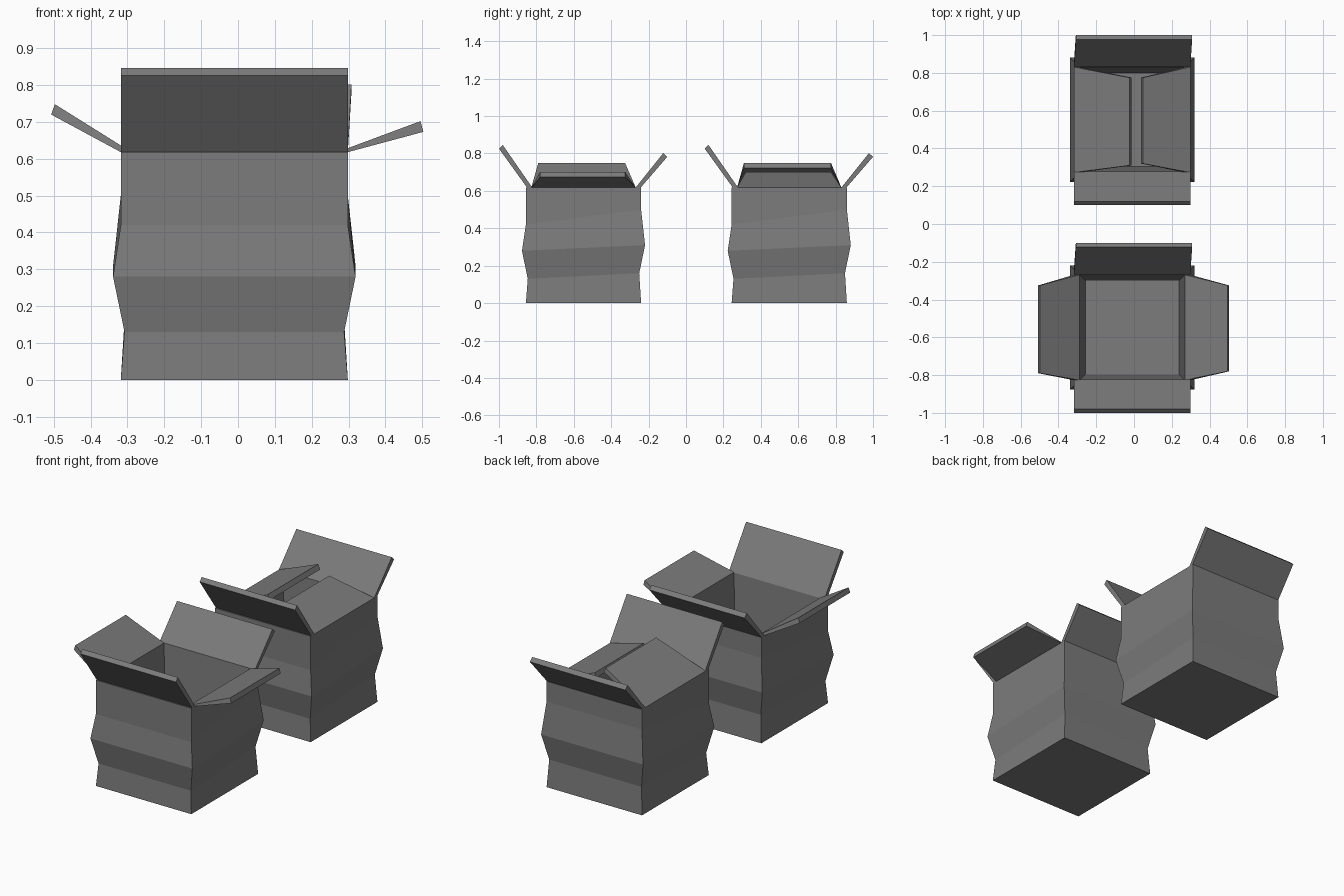
import bpy
import bmesh

if "Cube" in bpy.data.objects:
    bpy.data.objects.remove(bpy.data.objects["Cube"], do_unlink=True)

grey = bpy.data.materials.new("cardboard grey")
grey.use_nodes = True
colour = (0.2, 0.2, 0.2, 1)
grey.diffuse_color = colour
grey.node_tree.nodes["Principled BSDF"].inputs["Base Color"].default_value = colour

CX, CY, RIM = -0.01, -0.548, 0.618    # centre of a box and its rim height
HALF, INNER = 0.308, 0.279            # outer and inner half widths at the rim
SPACING = 1.1                         # distance between the two boxes


def loft(name, rings, y_shift, cap_start=True, cap_end=True):
    """Skin a list of four-cornered rings."""
    bm = bmesh.new()
    loops = [[bm.verts.new((x, y + y_shift, z)) for x, y, z in ring] for ring in rings]
    for a, b in zip(loops, loops[1:]):
        for i in range(4):
            j = (i + 1) % 4
            bm.faces.new((a[i], a[j], b[j], b[i]))
    if cap_start:
        bm.faces.new(loops[0][::-1])
    if cap_end:
        bm.faces.new(loops[-1])
    bmesh.ops.recalc_face_normals(bm, faces=bm.faces)
    mesh = bpy.data.meshes.new(name)
    bm.to_mesh(mesh)
    bm.free()
    mesh.materials.append(grey)
    obj = bpy.data.objects.new(name, mesh)
    bpy.context.collection.objects.link(obj)
    return obj


def ring(half, z_front, z_back):
    """Square ring whose height slopes from front to back."""
    return [(CX + sx * half, CY + sy * half, z_front if sy < 0 else z_back)
            for sx, sy in ((-1, -1), (1, -1), (1, 1), (-1, 1))]


def body(name, y_shift):
    """Crumpled outer walls, flat rim, tapered inside and floor."""
    outer = [ring(HALF, 0, 0), ring(0.298, 0.13, 0.16), ring(0.329, 0.28, 0.31),
             ring(HALF, 0.42, 0.5), ring(HALF, RIM, RIM)]
    inside = [ring(INNER, RIM, RIM), ring(0.248, 0.03, 0.03)]
    loft(name, outer + inside, y_shift)


def end_flap(name, y_shift, outer_y, inner_y, tip_low, tip_high, skew):
    """Open flap along the front or back edge."""
    left, right = CX - HALF, CX + HALF
    hinge = [(left, outer_y, RIM), (right, outer_y, RIM),
             (right, inner_y, RIM), (left, inner_y, RIM)]
    tip = [(x + skew, y, z) for (x, _, _), (y, z) in
           zip(hinge, (tip_low, tip_low, tip_high, tip_high))]
    loft(name, [hinge, tip], y_shift, cap_start=False)


def side_flap(name, y_shift, side, tip_outer, tip_inner, y_tip):
    """Tapered flap along the left (+1) or right (-1) edge."""
    front, back = CY - INNER, CY + INNER
    xo, xi = CX + side * HALF, CX + side * INNER
    hinge = [(xo, front, RIM), (xo, back, RIM), (xi, back, RIM), (xi, front, RIM)]
    (ox, oz), (ix, iz) = tip_outer, tip_inner
    tip = [(ox, y_tip[0], oz), (ox, y_tip[1], oz), (ix, y_tip[1], iz), (ix, y_tip[0], iz)]
    loft(name, [hinge, tip], y_shift, cap_start=False)


# Body and end flaps shared by both boxes
for label, shift in (("open_box", 0), ("half_closed_box", SPACING)):
    body(label + "_body", shift)
    end_flap(label + "_front_flap", shift, CY - 0.302, CY - INNER + 0.005,
             (-1.0, 0.826), (-0.98, 0.846), 0)
    end_flap(label + "_back_flap", shift, CY + 0.306, CY + INNER,
             (-0.1, 0.782), (-0.122, 0.802), 0.01)

# Side flaps folded outwards
side_flap("open_box_right_flap", 0, -1, (-0.507, 0.72), (-0.497, 0.748), (-0.79, -0.325))
side_flap("open_box_left_flap", 0, 1, (0.503, 0.673), (0.495, 0.702), (-0.78, -0.325))

# Side flaps folded inwards over the opening
side_flap("half_closed_box_right_flap", SPACING, -1, (-0.025, 0.75), (-0.012, 0.722), (-0.79, -0.325))
side_flap("half_closed_box_left_flap", SPACING, 1, (0.047, 0.702), (0.038, 0.674), (-0.78, -0.325))
